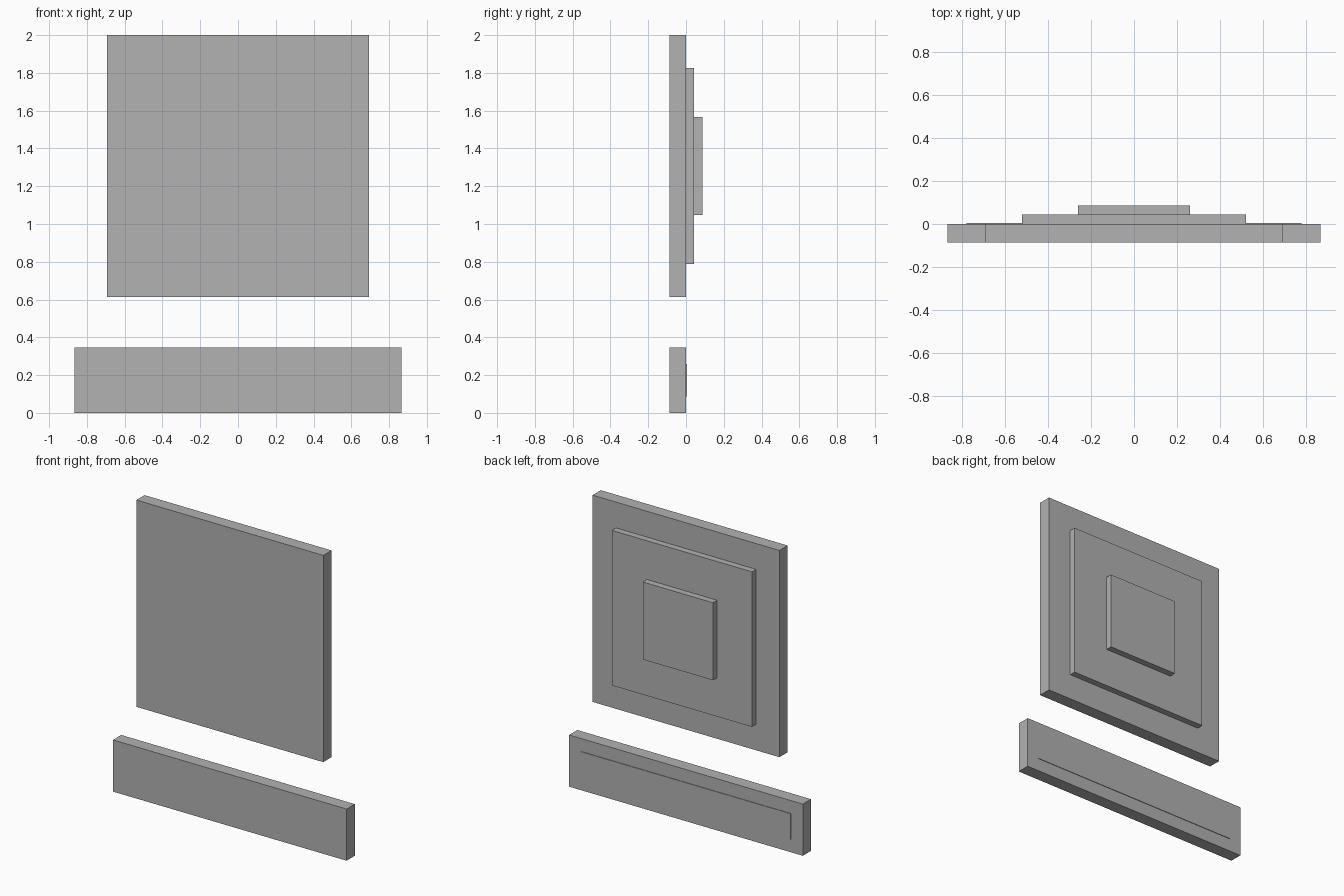
import bpy

if "Cube" in bpy.data.objects:
    bpy.data.objects.remove(bpy.data.objects["Cube"])

U = 0.0866  # module: every size is a multiple of this

grey = bpy.data.materials.new("mid_grey")
grey.diffuse_color = (0.445, 0.445, 0.445, 1.0)
grey.use_nodes = True
grey.node_tree.nodes["Principled BSDF"].inputs["Base Color"].default_value = grey.diffuse_color


def slab(name, width, height, y0, y1, z_mid):
    """Upright box centred on x, spanning y0..y1 in depth."""
    bpy.ops.mesh.primitive_cube_add(size=1, location=(0, (y0 + y1) / 2, z_mid))
    ob = bpy.context.object
    ob.name = name
    ob.scale = (width, y1 - y0, height)
    bpy.ops.object.transform_apply(location=False, rotation=False, scale=True)
    ob.data.materials.append(grey)
    return ob


# Square upper panel with two stepped blocks on its back
panel_z = 2 - 8 * U
slab("upper_panel", 16 * U, 16 * U, -U, 0, panel_z)
slab("back_step_large", 12 * U, 12 * U, 0, U / 2, panel_z)
slab("back_step_small", 6 * U, 6 * U, U / 2, U, panel_z)

# Long lower bar with a thin plate on its back
slab("lower_bar", 20 * U, 4 * U, -U, 0, 2 * U)
slab("lower_back_plate", 18 * U, 2 * U, 0, 0.004, 2 * U)
